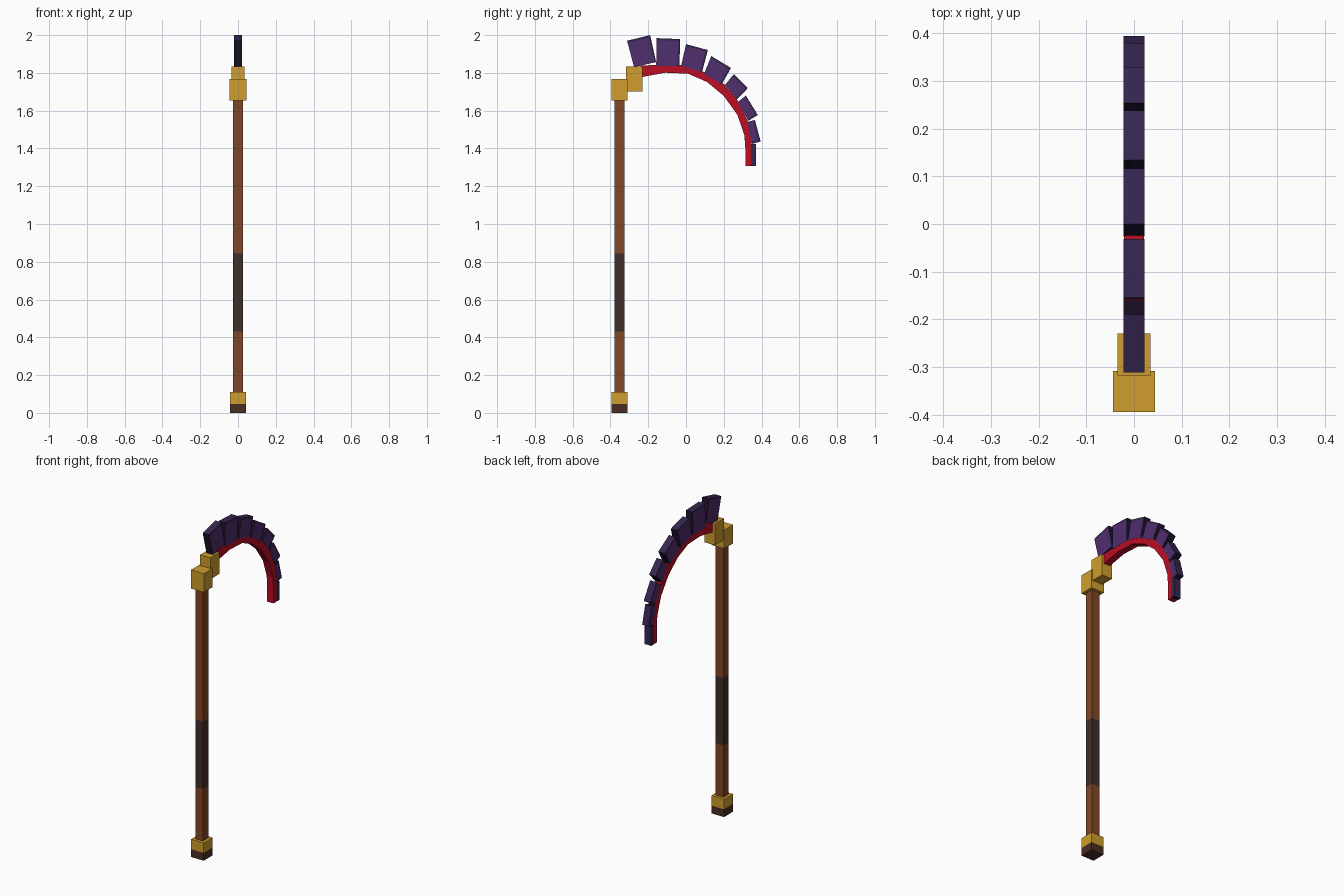
import bpy, bmesh
from mathutils import Vector

if "Cube" in bpy.data.objects:
    bpy.data.objects.remove(bpy.data.objects["Cube"])


def material(name, r, g, b):
    def lin(c):
        c /= 255
        return c / 12.92 if c <= 0.04045 else ((c + 0.055) / 1.055) ** 2.4
    m = bpy.data.materials.new(name)
    m.diffuse_color = (lin(r), lin(g), lin(b), 1)
    m.use_nodes = True
    m.node_tree.nodes["Principled BSDF"].inputs["Base Color"].default_value = m.diffuse_color
    return m


WOOD = material("brown wood", 128, 71, 37)
GRIP = material("dark grip", 64, 46, 40)
CAP = material("dark brown", 74, 46, 34)
GOLD = material("gold", 208, 158, 46)
RED = material("red", 188, 14, 36)
PURPLE = material("purple", 80, 46, 110)
DARK = material("dark purple", 54, 38, 80)
BLACK = material("blackish purple", 32, 18, 44)


def finish(name, bm, mats):
    bmesh.ops.recalc_face_normals(bm, faces=bm.faces)
    me = bpy.data.meshes.new(name)
    bm.to_mesh(me)
    bm.free()
    for m in mats:
        me.materials.append(m)
    ob = bpy.data.objects.new(name, me)
    bpy.context.collection.objects.link(ob)


def box(name, half_x, y0, y1, z0, z1, mat):
    bm = bmesh.new()
    bmesh.ops.create_cube(bm, size=1)
    for v in bm.verts:
        v.co = (v.co.x * 2 * half_x,
                (y0 + y1) / 2 + v.co.y * (y1 - y0),
                (z0 + z1) / 2 + v.co.z * (z1 - z0))
    finish(name, bm, [mat])


def slab(bm, faces, half_x):
    """Thicken flat faces lying at x = -half_x through to +half_x."""
    ext = bmesh.ops.extrude_face_region(bm, geom=faces, use_keep_orig=True)
    for v in ext["geom"]:
        if isinstance(v, bmesh.types.BMVert):
            v.co.x = half_x


# Shaft: three lengths, the middle one is the wrapped grip
PY = -0.352
for name, z0, z1, mat in (("lower_shaft", 0.11, 0.43, WOOD),
                          ("grip", 0.43, 0.845, GRIP),
                          ("upper_shaft", 0.845, 1.655, WOOD)):
    box(name, 0.026, PY - 0.026, PY + 0.026, z0, z1, mat)

# Foot cap and gold fittings
box("foot_tip", 0.043, PY - 0.043, PY + 0.043, 0, 0.048, CAP)
box("foot_collar", 0.043, PY - 0.043, PY + 0.043, 0.048, 0.11, GOLD)
box("head_block", 0.044, PY - 0.043, PY + 0.043, 1.653, 1.768, GOLD)
box("blade_socket", 0.035, -0.318, -0.23, 1.702, 1.834, GOLD)

# Red cutting edge: band between an inner and an outer curve
inner = [(-.24, 1.777), (-.11, 1.801), (.01, 1.796), (.111, 1.752), (.2, 1.678),
         (.272, 1.578), (.309, 1.47), (.314, 1.40), (.314, 1.308)]
outer = [(-.24, 1.838), (-.11, 1.845), (-.02, 1.842), (.095, 1.805), (.2, 1.741),
         (.275, 1.652), (.329, 1.541), (.348, 1.424), (.343, 1.308)]
bm = bmesh.new()
a = [bm.verts.new((-0.021, *p)) for p in inner]
b = [bm.verts.new((-0.021, *p)) for p in outer]
slab(bm, [bm.faces.new((a[i], a[i + 1], b[i + 1], b[i])) for i in range(len(a) - 1)], 0.021)
finish("cutting_edge", bm, [RED])

# Purple blade plates: inner start, inner end, outer end, outer start (y, z)
plates = [
    ((-.275, 1.831), (-.158, 1.857), (-.190, 2.0), (-.312, 1.97)),
    ((-.158, 1.836), (-.034, 1.836), (-.032, 1.979), (-.155, 1.984)),
    ((-.026, 1.836), (.085, 1.805), (.116, 1.921), (0, 1.952)),
    ((.095, 1.794), (.190, 1.741), (.238, 1.826), (.134, 1.889)),
    ((.206, 1.736), (.269, 1.659), (.328, 1.72), (.254, 1.794)),
    ((.275, 1.646), (.330, 1.546), (.380, 1.577), (.317, 1.68)),
    ((.325, 1.54), (.349, 1.424), (.395, 1.437), (.365, 1.551)),
    ((.343, 1.424), (.343, 1.308), (.370, 1.308), (.370, 1.424)),
]
RIM = 0.011
for n, quad in enumerate(plates, 1):
    p0, p1, p2, p3 = (Vector(p) for p in quad)
    us = (0, 1 - RIM / (p1 - p0).length, 1)
    vs = (0, 1 - RIM / (p3 - p0).length, 1)
    bm = bmesh.new()
    grid = [[bm.verts.new((-0.022, *p0.lerp(p1, u).lerp(p3.lerp(p2, u), v)))
             for u in us] for v in vs]
    faces = []
    for j in range(2):
        for i in range(2):
            f = bm.faces.new((grid[j][i], grid[j][i + 1], grid[j + 1][i + 1], grid[j + 1][i]))
            f.material_index = 1 if i or j or n == len(plates) else 0
            faces.append(f)
    slab(bm, faces, 0.022)
    # narrow faces: outer back is dark, ends are darkest
    bmesh.ops.recalc_face_normals(bm, faces=bm.faces)
    out = (p3 - p0).normalized()
    for f in bm.faces:
        if abs(f.normal.x) < 0.5:
            f.material_index = 1 if f.normal.yz.dot(out) > 0.7 else 2
    finish("blade_plate_%d" % n, bm, [PURPLE, DARK, BLACK])
